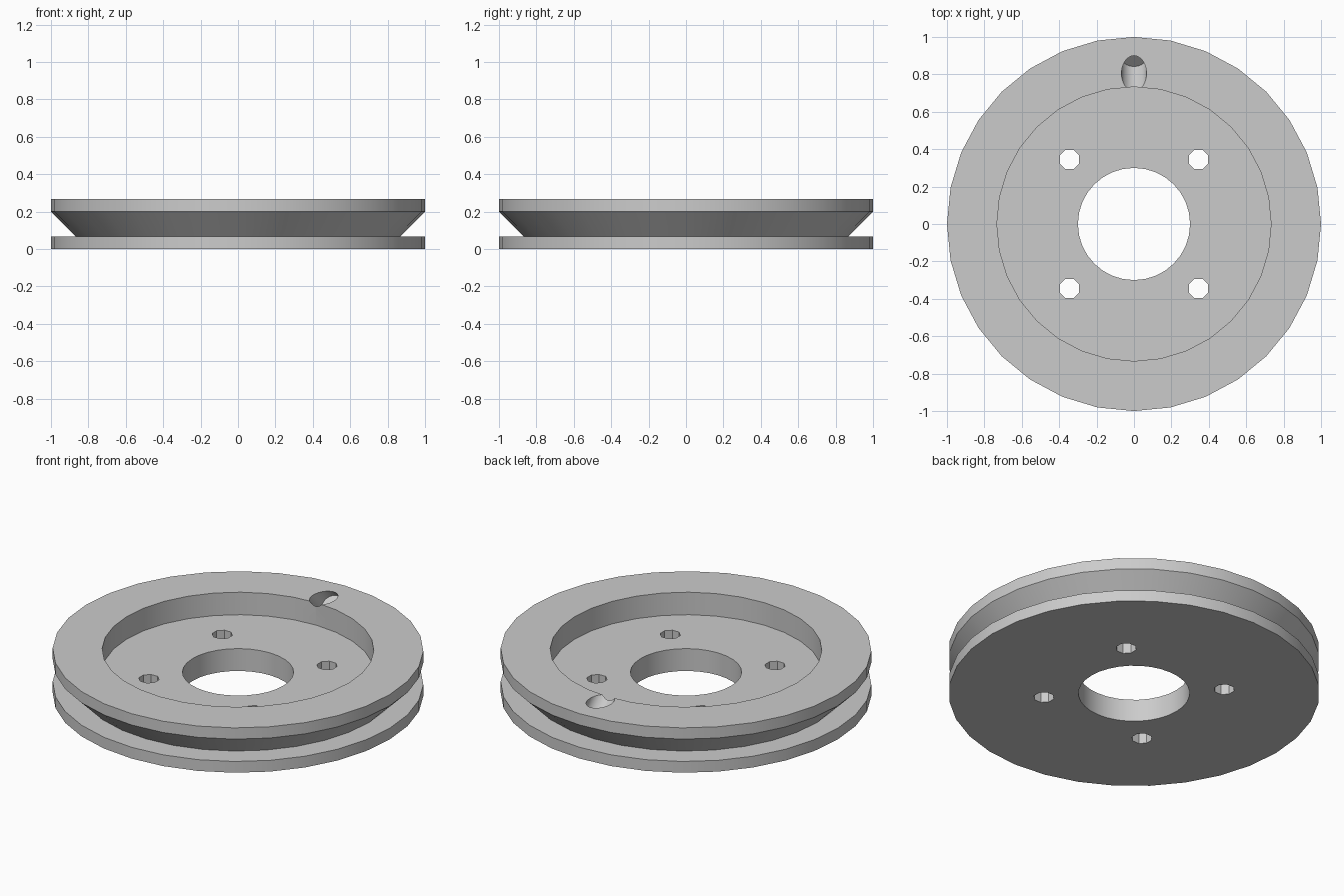
import bpy, bmesh
from math import radians, pi
from mathutils import Vector

if "Cube" in bpy.data.objects:
    bpy.data.objects.remove(bpy.data.objects["Cube"], do_unlink=True)

# Material
grey = bpy.data.materials.new("machined_grey")
grey.use_nodes = True
colour = (0.6, 0.6, 0.6, 1)
grey.diffuse_color = colour
grey.node_tree.nodes["Principled BSDF"].inputs["Base Color"].default_value = colour

SIDES = 32
HEIGHT, FLOOR, FLANGE = 0.267, 0.133, 0.067
RIM, GROOVE, RECESS, BORE = 1.0, 0.867, 0.733, 0.3

# Closed cross-section (radius, height), revolved about z
profile = [
    (BORE, 0), (RIM, 0), (RIM, FLANGE), (GROOVE, FLANGE),
    (RIM, HEIGHT - FLANGE), (RIM, HEIGHT),
    (RECESS, HEIGHT), (RECESS, FLOOR), (BORE, FLOOR),
]
bm = bmesh.new()
ring = [bm.verts.new((r, 0, z)) for r, z in profile]
edges = [bm.edges.new((a, b)) for a, b in zip(ring, ring[1:] + ring[:1])]
bmesh.ops.spin(bm, geom=ring + edges, cent=(0, 0, 0), axis=(0, 0, 1),
               angle=2 * pi, steps=SIDES)
bmesh.ops.remove_doubles(bm, verts=bm.verts, dist=0.0005)
bmesh.ops.recalc_face_normals(bm, faces=bm.faces)

# Join the flat annular faces into clean regions for shading
mesh = bpy.data.meshes.new("pulley_wheel")
bm.to_mesh(mesh)
bm.free()
mesh.materials.append(grey)
wheel = bpy.data.objects.new("pulley_wheel", mesh)
bpy.context.collection.objects.link(wheel)


def drill(name, centre, radius, depth, sides, rotation):
    """Cut a round hole through the wheel."""
    bpy.ops.mesh.primitive_cylinder_add(vertices=sides, radius=radius, depth=depth,
                                        location=centre, rotation=rotation)
    cutter = bpy.context.object
    cutter.name = name
    cutter.hide_render = True
    cutter.data.materials.append(grey)
    bpy.ops.object.select_all(action='DESELECT')
    wheel.select_set(True)
    bpy.context.view_layer.objects.active = wheel
    cut = wheel.modifiers.new(name, 'BOOLEAN')
    cut.operation = 'DIFFERENCE'
    cut.solver = 'EXACT'
    cut.object = cutter
    bpy.ops.object.modifier_apply(modifier=cut.name)
    bpy.data.objects.remove(cutter, do_unlink=True)


# Four octagonal bolt holes
for sx in (-1, 1):
    for sy in (-1, 1):
        drill("bolt_hole", (sx * 0.345, sy * 0.345, FLOOR / 2), 0.056, 0.4, 8,
              (0, 0, radians(22.5)))

# Slanted cord hole from the top face into the back of the groove
axis = Vector((0, 1, -1)).normalized()
start = Vector((0, 0.805, HEIGHT))
length = 0.2
drill("cord_hole", start + axis * (length / 2 - 0.1), 0.067, length + 0.2 - 0.16, 32,
      (radians(45), 0, 0))

# Smooth the round walls, keep the rims sharp
bpy.ops.object.shade_smooth_by_angle(angle=radians(30))
